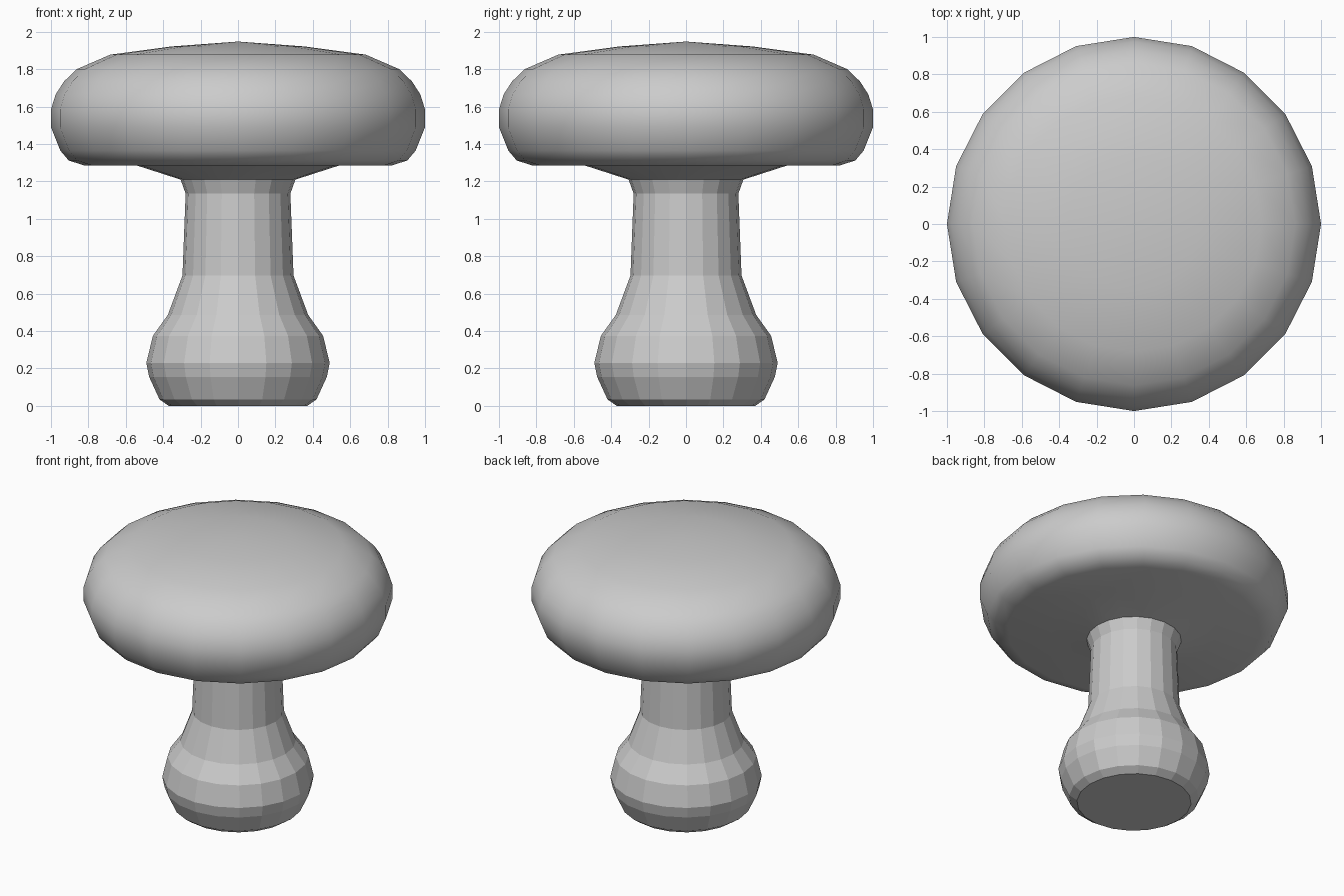
import bpy, bmesh
from math import pi, cos, sin

if "Cube" in bpy.data.objects:
    bpy.data.objects.remove(bpy.data.objects["Cube"])

SIDES = 20

def lathe(name, profile, smooth):
    """Revolve (radius, z) points around z; zero-radius ends become poles."""
    bm = bmesh.new()
    rings = []
    for r, z in profile:
        n = SIDES if r > 0 else 1
        rings.append([bm.verts.new((r * cos(2 * pi * i / SIDES), r * sin(2 * pi * i / SIDES), z))
                      for i in range(n)])
    for a, b in zip(rings, rings[1:]):
        for i in range(SIDES):
            j = (i + 1) % SIDES
            quad = [a[i % len(a)], a[j % len(a)], b[j % len(b)], b[i % len(b)]]
            bm.faces.new(list(dict.fromkeys(quad)))
    # Close the lower end with one flat polygon
    if len(rings[0]) > 1:
        bm.faces.new(rings[0][::-1])
    bmesh.ops.recalc_face_normals(bm, faces=bm.faces)
    for f in bm.faces:
        f.smooth = smooth
    mesh = bpy.data.meshes.new(name)
    bm.to_mesh(mesh)
    bm.free()
    obj = bpy.data.objects.new(name, mesh)
    bpy.context.collection.objects.link(obj)
    return obj

# Faceted stem with a bulbous foot
lathe("stem", [(0.37, 0), (0.42, 0.035), (0.475, 0.155), (0.49, 0.23), (0.455, 0.375),
               (0.375, 0.487), (0.297, 0.697), (0.28, 1.135), (0.307, 1.21)], False)

# Smooth rounded cap with a conical underside meeting the stem
lathe("cap", [(0.307, 1.21), (0.54, 1.285), (0.82, 1.285), (0.905, 1.312), (0.95, 1.365),
              (1.0, 1.49), (1.0, 1.585), (0.975, 1.665), (0.93, 1.735), (0.863, 1.80),
              (0.683, 1.878), (0.354, 1.922), (0, 1.948)], True)
